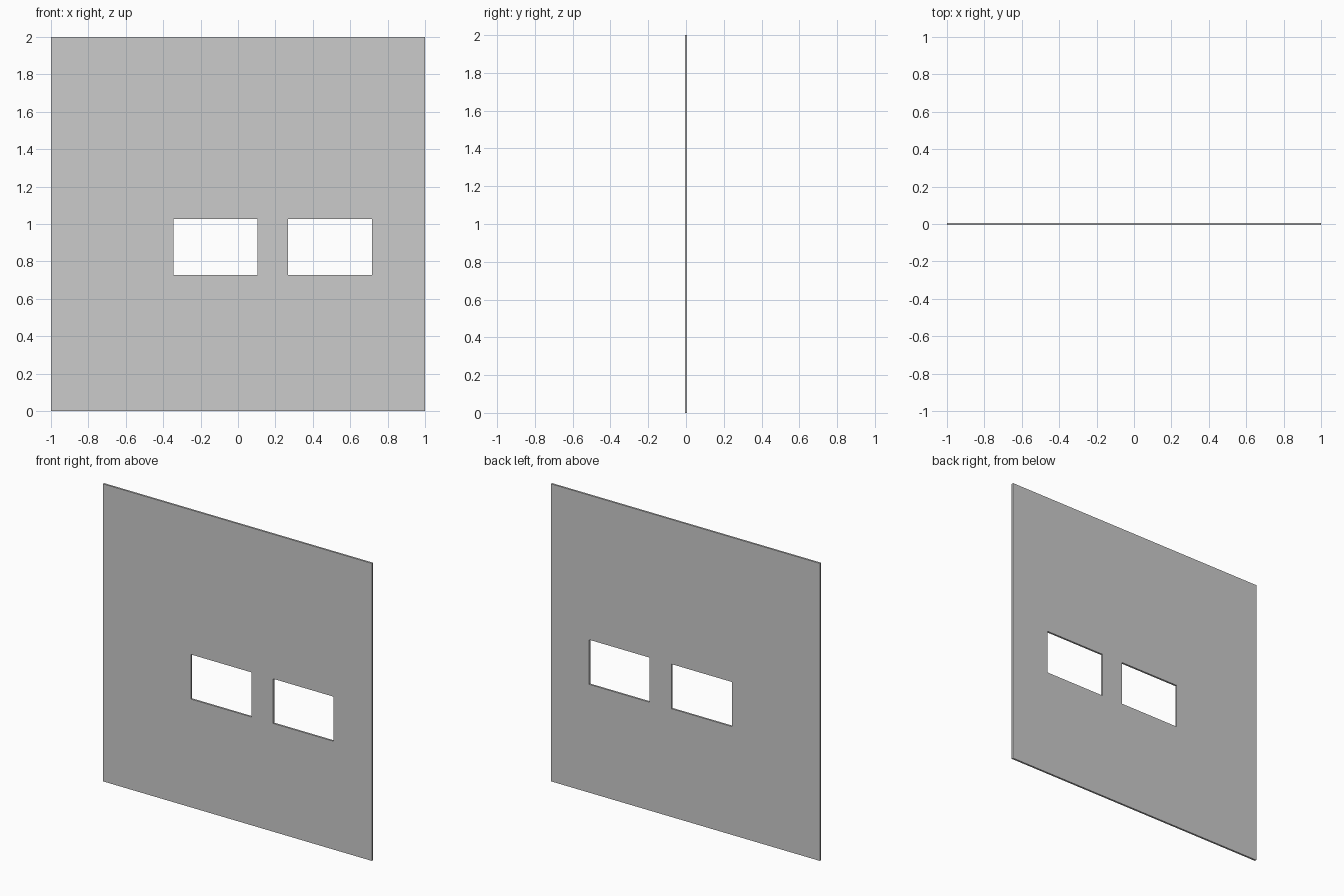
import bpy, bmesh

if "Cube" in bpy.data.objects:
    bpy.data.objects.remove(bpy.data.objects["Cube"])

THICKNESS = 0.013
XS = [-1.0, -0.346, 0.104, 0.266, 0.716, 1.0]   # panel edges and window sides
ZS = [0.0, 0.728, 1.028, 2.0]                   # panel edges, window sill and head
WINDOWS = {(1, 1), (3, 1)}                      # open cells (column, row)

# Wall panel: grid of faces with the two window cells left open
bm = bmesh.new()
grid = [[bm.verts.new((x, -THICKNESS / 2, z)) for z in ZS] for x in XS]
for i in range(len(XS) - 1):
    for j in range(len(ZS) - 1):
        if (i, j) not in WINDOWS:
            bm.faces.new((grid[i][j], grid[i + 1][j],
                          grid[i + 1][j + 1], grid[i][j + 1]))

# Thickness: extrude the sheet towards the back
result = bmesh.ops.extrude_face_region(bm, geom=bm.faces[:], use_keep_orig=True)
back = [g for g in result["geom"] if isinstance(g, bmesh.types.BMVert)]
bmesh.ops.translate(bm, verts=back, vec=(0, THICKNESS, 0))
bmesh.ops.recalc_face_normals(bm, faces=bm.faces[:])

mesh = bpy.data.meshes.new("wall_panel")
bm.to_mesh(mesh)
bm.free()
panel = bpy.data.objects.new("wall_panel", mesh)
bpy.context.collection.objects.link(panel)
